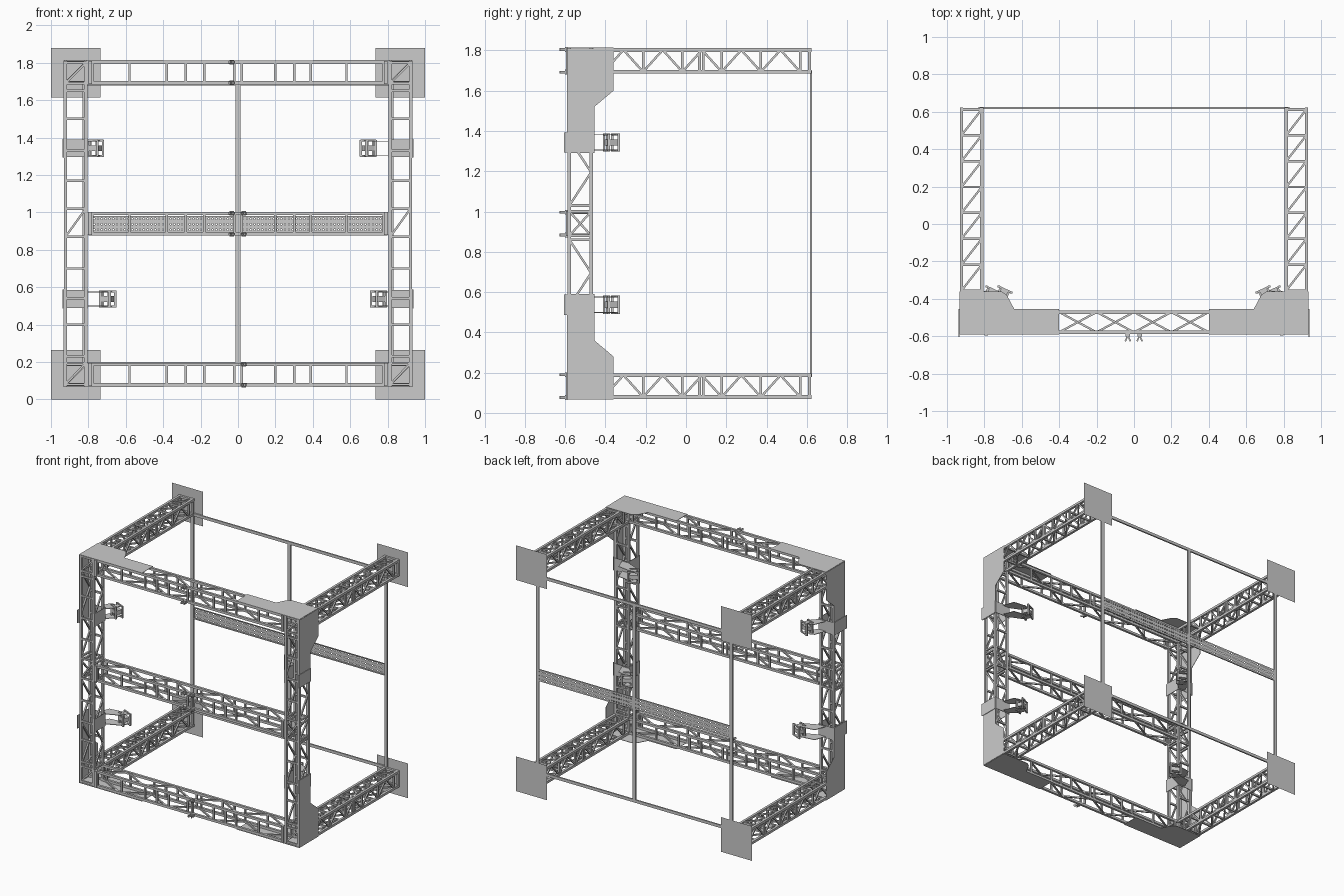
import bpy, bmesh, math
from mathutils import Vector, Matrix

if "Cube" in bpy.data.objects:
    bpy.data.objects.remove(bpy.data.objects["Cube"])

H = 0.054          # half distance between chord centres
CHORD, LACE = 0.018, 0.011
PX, PY = 0.868, -0.525              # front post centre
ZT, ZB, ZM = 1.748, 0.133, 0.94     # top, bottom and middle truss heights


def finish(name, bm):
    bmesh.ops.recalc_face_normals(bm, faces=bm.faces)
    me = bpy.data.meshes.new(name)
    bm.to_mesh(me)
    bm.free()
    ob = bpy.data.objects.new(name, me)
    bpy.context.collection.objects.link(ob)
    return ob


def bar(bm, p, q, w, d=None):
    """Rectangular bar from p to q."""
    p, q = Vector(p), Vector(q)
    z = (q - p).normalized()
    ref = Vector((0, 1, 0)) if abs(z.y) < 0.9 else Vector((1, 0, 0))
    x = ref.cross(z).normalized()
    rot = Matrix((x, z.cross(x), z)).transposed().to_4x4()
    size = Matrix.Diagonal((w, d or w, (q - p).length, 1))
    bmesh.ops.create_cube(bm, size=1, matrix=Matrix.Translation((p + q) / 2) @ rot @ size)


def box(bm, lo, hi):
    lo, hi = Vector(lo), Vector(hi)
    m = Matrix.Translation((lo + hi) / 2) @ Matrix.Diagonal((*(hi - lo), 1))
    bmesh.ops.create_cube(bm, size=1, matrix=m)


def sheet(bm, pts, offset):
    """Flat polygon given a small thickness."""
    f = bm.faces.new([bm.verts.new(p) for p in pts])
    r = bmesh.ops.extrude_face_region(bm, geom=[f], use_keep_orig=True)
    vs = [v for v in r["geom"] if isinstance(v, bmesh.types.BMVert)]
    bmesh.ops.translate(bm, verts=vs, vec=offset)


def truss(name, ax, lo, hi, c, faces):
    """Four chords along an axis; faces = (face axis, nodes, mode, rung step)."""
    bm = bmesh.new()

    def pt(t, f, fo, wo):
        p = Vector(c)
        p[ax] = t
        p[f] += fo
        p[3 - ax - f] += wo
        return p
    f0 = (ax + 1) % 3
    for a in (-H, H):
        for b in (-H, H):
            bar(bm, pt(lo, f0, a, b), pt(hi, f0, a, b), CHORD)
    for f, nodes, mode, step in faces:
        for s in (-1, 1):
            for i, t in enumerate(nodes):
                if step and i % step == 0:
                    bar(bm, pt(t, f, s * H, -H), pt(t, f, s * H, H), 0.013)
                if mode and i + 1 < len(nodes):
                    k = H
                    if mode in ("zig", "cross") and i % 2:
                        k = -k
                    if mode == "cross":
                        k *= s
                    bar(bm, pt(t, f, s * H, -k), pt(nodes[i + 1], f, s * H, k), LACE)
    return finish(name, bm)


def steps(a, b, n):
    return [a + (b - a) * i / n for i in range(n + 1)]


# Front trusses across the width
rungs = [-.78, -.58, -.38, -.28, -.18, -.02, .02, .2, .3, .39, .58, .78]
for nm, z, e in (("top", ZT, .81), ("middle", ZM, .80), ("bottom", ZB, .81)):
    truss(nm + "_front_truss", 0, -e, e, (0, PY, z),
          [(1, rungs, None, 1), (2, steps(-.8, .8, 8), "cross", 0)])

# Front posts and side trusses
for s, side in ((-1, "left"), (1, "right")):
    zn = [.08, .195, .23, .40, .54, .70, .87, 1.02, 1.17, 1.33, 1.50, 1.65, 1.69, 1.80]
    truss(side + "_front_post", 2, .07, 1.81, (s * PX, PY, 0),
          [(1, zn, None, 1), (1, [.87, 1.02], "par", 0), (1, [.08, .195], "par", 0),
           (1, [1.69, 1.80], "par", 0),
           (0, steps(.2, .86, 4), "zig", 4), (0, steps(1.03, 1.69, 4), "zig", 4),
           (0, [.88, 1.0], "cross", 1)])
    for nm, z in (("top", ZT), ("bottom", ZB)):
        truss(f"{side}_{nm}_side_truss", 1, -.46, .622, (s * PX, 0, z),
              [(0, steps(-.408, .567, 10), "zig", 2), (0, [.067, .086], None, 1),
               (2, steps(-.356, .613, 7), "par", 1), (1, [.613], None, 0)])
        # diagonal-braced end frame against the wall plate
        bm = bmesh.new()
        x = s * PX
        for q in (-H, H):
            bar(bm, (x - H, .613, z + q), (x + H, .613, z + q), .016)
            bar(bm, (x + q, .613, z - H), (x + q, .613, z + H), .016)
        bar(bm, (x - H, .613, z - H), (x + H, .613, z + H), LACE)
        finish(f"{side}_{nm}_end_frame", bm)
        # square wall plate
        bm = bmesh.new()
        zc = 1.7475 if nm == "top" else .1325
        bm.faces.new([bm.verts.new((s * (.8675 + a), .628, zc + b))
                      for a, b in ((-.1325, -.1325), (.1325, -.1325), (.1325, .1325), (-.1325, .1325))])
        finish(f"{side}_{nm}_wall_plate", bm)

        # corner gussets: one on the outer side, one on the top or bottom
        sg = 1 if nm == "top" else -1
        mid = .94
        bm = bmesh.new()
        prof = [(-.59, .87), (-.36, .87), (-.36, .66), (-.455, .58), (-.455, .35), (-.59, .35)]
        sheet(bm, [(s * .931, y, mid + sg * dz) for y, dz in prof], (s * .003, 0, 0))
        prof = [(.932, -.59), (.932, -.36), (.71, -.36), (.68, -.38), (.64, -.455), (.4, -.455), (.4, -.59)]
        sheet(bm, [(s * a, y, mid + sg * .871) for a, y in prof], (0, 0, sg * .003))
        finish(f"{side}_{nm}_corner_gusset", bm)

# Back frame of flat strips
bm = bmesh.new()
for x, w in ((-.82, .0125), (0, .0125), (.82, .0125)):
    box(bm, (x - w, .615, .195), (x + w, .626, 1.69))
for z in (.19, 1.69):
    box(bm, (-.82, .615, z - .011), (.82, .626, z + .011))
finish("back_frame", bm)

# Perforated back rail with folded lips
bm = bmesh.new()
xs = steps(-.82, .82, 241)
zs = [.893, .903, .911, .932, .940, .961, .969, .979]
grid = [[bm.verts.new((x, .626, z)) for z in zs] for x in xs]
for i in range(241):
    for j in range(7):
        if not (i % 3 == 1 and j in (1, 3, 5)):
            bm.faces.new((grid[i][j], grid[i + 1][j], grid[i + 1][j + 1], grid[i][j + 1]))
for z in (.893, .979):
    box(bm, (-.82, .617, z - .002), (.82, .626, z + .002))
finish("back_perforated_rail", bm)


def device_bracket(name, s, z, xc):
    """Angled mount carried by a collar on a front post."""
    bm = bmesh.new()
    t = math.radians(25)
    d = Vector((-s * math.cos(t), -math.sin(t), 0))
    n = Vector((-s * math.sin(t), math.cos(t), 0))
    c = Vector((s * xc, -.35, z))
    up = Vector((0, 0, .045))
    # front and rear open frames
    for off, hw in ((0, .037), (-.05, .028)):
        o = c + n * off
        for q in (-1, 1):
            bar(bm, o + d * hw * q - up, o + d * hw * q + up, .012)
            bar(bm, o - d * hw + up * q * .9, o + d * hw + up * q * .9, .01)
    for q in (-.5, .5):
        bar(bm, c + d * .03 * q - n * .04 - up, c + d * .03 * q - n * .04 + up, .007)
    bar(bm, c - n * .025 - d * .03, c - n * .025 + d * .03, .03, .05)
    for q in (-1, 1):
        # webs joining the frames, and arms to the post
        o = c + up * q * .9
        sheet(bm, [o - d * .02, o + d * .02, o + d * .02 - n * .05, o - d * .02 - n * .05], (0, 0, -q * .004))
        za = z + q * .036
        a, b = c - n * .05 + d * .025, c - n * .02 - d * .03
        sheet(bm, [(s * .80, -.455, za), (a.x, a.y, za), (b.x, b.y, za), (s * .83, -.37, za),
                   (s * .86, -.455, za)], (0, 0, q * .004))
    # collar sheets around the post
    box(bm, (s * PX - .062, -.459, z - .047), (s * PX + .062, -.455, z + .047))
    box(bm, (s * .936 - .002, -.605, z - .05), (s * .936 + .002, -.455, z + .05))
    box(bm, (s * .803 - .002, -.59, z - .05), (s * .803 + .002, -.455, z + .05))
    finish(name, bm)


device_bracket("left_upper_bracket", -1, 1.343, .755)
device_bracket("left_lower_bracket", -1, .537, .69)
device_bracket("right_upper_bracket", 1, 1.343, .69)
device_bracket("right_lower_bracket", 1, .537, .745)

# Small forked clamps on the front chords
bm = bmesh.new()
for x, zc in ((-.033, ZT), (-.033, ZM), (.03, ZM), (.03, ZB)):
    for z in (zc - .056, zc + .056):
        box(bm, (x - .012, -.602, z - .012), (x + .012, -.588, z + .012))
        for q in (-1, 1):
            bar(bm, (x, -.596, z), (x + q * .014, -.627, z), .014, .008)
finish("front_clamps", bm)

# Bolt tabs where the front trusses meet the posts
bm = bmesh.new()
for s in (-1, 1):
    for zc in (ZT, ZM, ZB):
        box(bm, (s * .79 - .01, -.597, zc - .062), (s * .79 + .01, -.585, zc + .062))
        box(bm, (s * .803 - .003, -.588, zc - .062), (s * .803 + .003, -.578, zc + .062))
finish("joint_tabs", bm)
